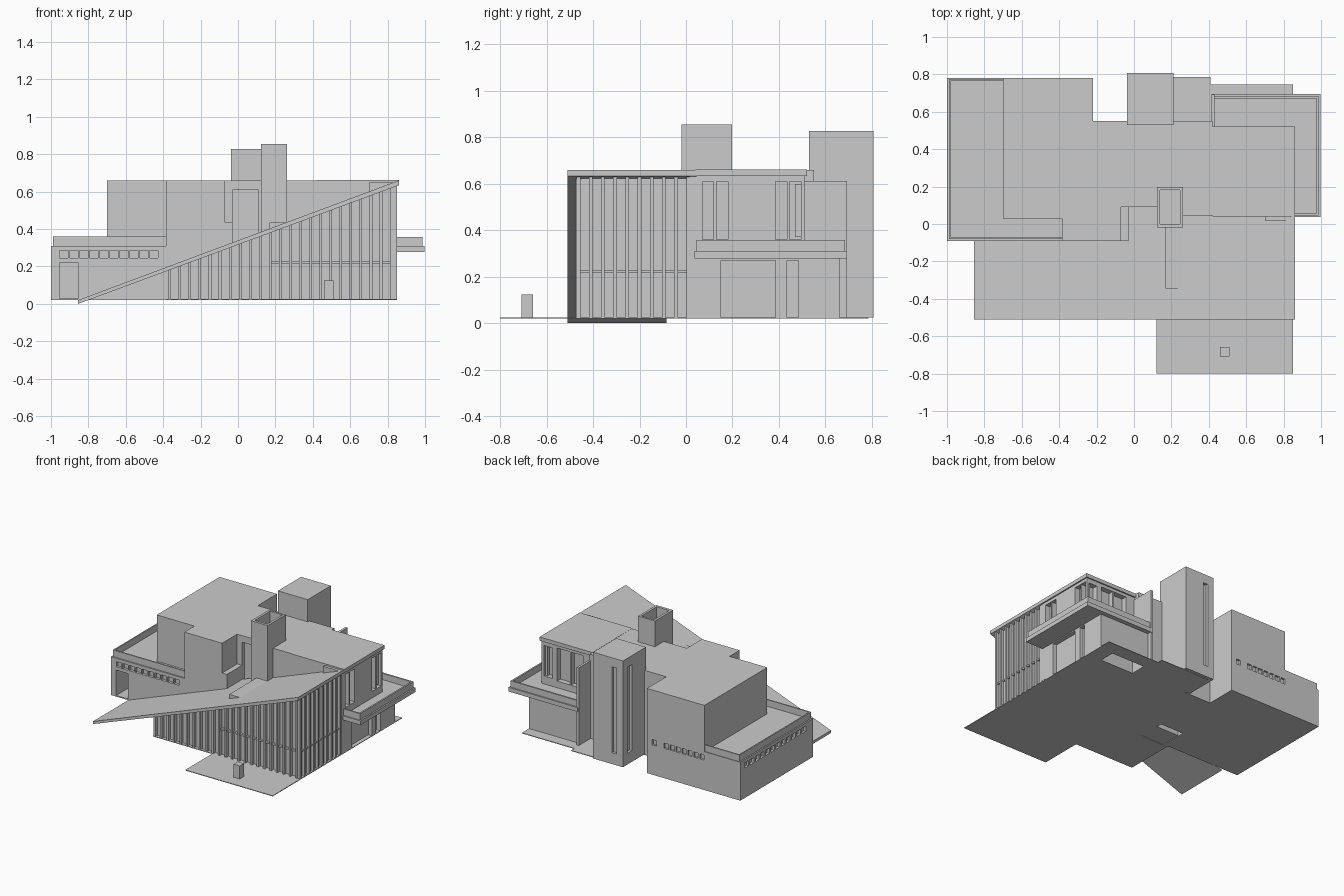
import bpy, bmesh

mat = bpy.data.materials.new("concrete grey")
mat.diffuse_color = (0.6, 0.6, 0.6, 1)


def finish(name, bm):
    bmesh.ops.recalc_face_normals(bm, faces=bm.faces)
    me = bpy.data.meshes.new(name)
    bm.to_mesh(me)
    bm.free()
    me.materials.append(mat)
    ob = bpy.data.objects.new(name, me)
    bpy.context.collection.objects.link(ob)
    return ob


def boxes(name, items):
    """Each item is (x0, x1, y0, y1, z0, z1)."""
    bm = bmesh.new()
    for x0, x1, y0, y1, z0, z1 in items:
        vs = bmesh.ops.create_cube(bm, size=1)["verts"]
        for v in vs:
            v.co = (x1 if v.co.x > 0 else x0, y1 if v.co.y > 0 else y0, z1 if v.co.z > 0 else z0)
    return finish(name, bm)


def prism(name, points, a, b, axis):
    """Extrude an (x, y) plan along z, or an (x, z) profile along y."""
    bm = bmesh.new()
    at = (lambda p, t: (p[0], p[1], t)) if axis == "z" else (lambda p, t: (p[0], t, p[1]))
    lo = [bm.verts.new(at(p, a)) for p in points]
    hi = [bm.verts.new(at(p, b)) for p in points]
    bm.faces.new(lo)
    bm.faces.new(hi)
    n = len(points)
    for i in range(n):
        bm.faces.new((lo[i], lo[(i + 1) % n], hi[(i + 1) % n], hi[i]))
    return finish(name, bm)


def cut(ob, items):
    """Subtract boxes and bake the result."""
    cutter = boxes("cutter", items)
    cutter.hide_render = True
    mod = ob.modifiers.new("cut", "BOOLEAN")
    mod.operation, mod.solver, mod.object = "DIFFERENCE", "EXACT", cutter
    dg = bpy.context.evaluated_depsgraph_get()
    dg.update()
    me = bpy.data.meshes.new_from_object(ob.evaluated_get(dg))
    ob.modifiers.clear()
    ob.data = me
    bpy.data.objects.remove(cutter)


def slope(x):
    return 0.02 + 0.3732 * (x + 0.855)


G = 0.025      # ground slab top
ROOF = 0.66

# Ground slab with two shafts
shafts = [(-0.345, -0.15, -0.10, 0.11, -0.1, 0.2), (0.45, 0.73, 0.52, 0.64, -0.1, 0.22)]
slab = prism("ground_slab", [
    (-1, -0.09), (-0.38, -0.09), (-0.38, -0.475), (0.12, -0.475), (0.12, -0.8), (0.85, -0.8),
    (0.85, 0.745), (0.41, 0.745), (0.41, 0.785), (0.0, 0.785), (0.0, 0.55), (-0.22, 0.55),
    (-0.22, 0.78), (-1, 0.78)], 0.02, G, "z")
cut(slab, shafts)

# Main flat-roofed volume with recessed windows on the right and back
hull = prism("main_block", [
    (-0.70, 0.03), (-0.385, 0.03), (-0.385, -0.09), (-0.07, -0.09), (-0.07, 0.09), (0.2, 0.09),
    (0.2, 0.045), (0.85, 0.045), (0.85, 0.51), (0.42, 0.51), (0.42, 0.55), (-0.22, 0.55),
    (-0.22, 0.78), (-0.70, 0.78)], G, ROOF, "z")
rear_holes = [(x - 0.018, x + 0.018, 0.765, 0.9, 0.245, 0.285)
              for x in [-0.28] + [-0.38 - 0.05 * i for i in range(7)]]
cut(hull, shafts[:1] + rear_holes + [
    (0.81, 0.9, 0.07, 0.18, 0.36, 0.61), (0.81, 0.9, 0.385, 0.495, 0.36, 0.61),
    (0.82, 0.9, 0.15, 0.385, 0.0, 0.27), (0.82, 0.9, 0.435, 0.485, 0.0, 0.27),
    (0.50, 0.72, 0.47, 0.6, 0.36, 0.61), (0.76, 0.83, 0.47, 0.6, 0.37, 0.60),
    (-0.03, 0.11, 0.05, 0.12, 0.3, 0.61)])
boxes("window_posts", [(0.81, 0.845, y - 0.006, y + 0.006, 0.36, 0.61) for y in (0.125, 0.44)]
      + [(0.605, 0.617, 0.47, 0.505, 0.36, 0.61)])
boxes("roof_edge", [(0.42, 0.86, 0.04, 0.52, 0.633, ROOF + 0.001)])

# Low left wing with door, window rows and terrace parapet
wing = boxes("left_wing", [(-1, -0.3, -0.09, 0.78, G, 0.31)])
front_holes = [(-0.932 + 0.0535 * i - 0.022, -0.932 + 0.0535 * i + 0.022, -0.2, -0.07, 0.245, 0.285)
               for i in range(10)]
side_holes = [(-1.1, -0.98, 0.02 + 0.062 * i - 0.022, 0.02 + 0.062 * i + 0.022, 0.245, 0.285)
              for i in range(12)]
cut(wing, front_holes + side_holes + rear_holes + shafts[:1]
    + [(-0.955, -0.855, -0.2, 0.06, G + 0.004, 0.22)])
boxes("left_parapet", [(-0.99, -0.385, -0.08, -0.07, 0.31, 0.36),
                       (-0.99, -0.98, -0.08, 0.775, 0.31, 0.36),
                       (-0.99, -0.70, 0.765, 0.775, 0.31, 0.36)])

# Glazed hall below the sloping roof
prism("hall_glass", [(-0.365, G), (0.83, G), (0.83, slope(0.83) - 0.015),
                     (-0.365, slope(-0.365) - 0.015)], -0.45, 0.06, "y")

# Sloping roof, stepped in plan along the main block
for name, x0, x1, y0, y1 in (("sloping_roof", -0.855, 0.86, -0.51, -0.085),
                             ("sloping_roof_back", -0.07, 0.86, -0.085, 0.046),
                             ("sloping_roof_infill", -0.07, 0.2, 0.046, 0.095)):
    prism(name, [(x0, slope(x0)), (x1, slope(x1)), (x1, slope(x1) - 0.026),
                 (x0, max(0, slope(x0) - 0.026))], y0, y1, "y")

# Mullions on the front and right glazing
front, x = [], -0.365
while x < 0.85:
    front.append((x - 0.007, x + 0.007, -0.475, -0.445, G, slope(x) - 0.012))
    x += 0.0538
boxes("front_mullions", front)
boxes("side_mullions", [(0.82, 0.85, -0.463 + 0.0525 * i - 0.008, -0.463 + 0.0525 * i + 0.008, G, 0.64)
                        for i in range(10)])
boxes("transoms", [(0.17, 0.84, -0.466, -0.445, 0.217, 0.229),
                   (0.82, 0.842, -0.46, 0.02, 0.217, 0.229)])
boxes("side_pier", [(0.7, 0.851, 0.018, 0.07, G, 0.65)])

# Roof details: small step, light box and hollow chimney
boxes("roof_step", [(-0.075, -0.03, -0.09, 0.095, 0.25, 0.435)])
prism("light_box", [(0.168, 0.36), (0.168, 0.435), (0.262, 0.435), (0.262, 0.40)], -0.345, -0.02, "y")
chimney = boxes("chimney", [(0.122, 0.262, -0.02, 0.197, 0.3, 0.855)])
cut(chimney, [(0.14, 0.245, 0.0, 0.182, 0.69, 0.95)])

# Back tower with tall slots, and the thin fin beside it
tower = boxes("back_tower", [(-0.037, 0.212, 0.53, 0.806, G, 0.828)])
cut(tower, [(0.015, 0.055, 0.785, 0.9, 0.11, 0.76), (-0.1, -0.017, 0.70, 0.75, 0.11, 0.76)])
boxes("back_fin", [(0.412, 0.43, 0.50, 0.692, G, 0.612)])

# Ground floor room and balcony on the right
room = boxes("back_room", [(0.42, 0.85, 0.49, 0.66, G, 0.285)])
cut(room, shafts[1:])
boxes("balcony_slab", [(0.42, 0.998, 0.037, 0.694, 0.278, 0.31)])
boxes("balcony_parapet", [(0.84, 0.987, 0.046, 0.058, 0.31, 0.358),
                          (0.975, 0.987, 0.046, 0.684, 0.31, 0.358),
                          (0.43, 0.987, 0.672, 0.684, 0.31, 0.358)])

# Entrance bollard
boxes("entrance_post", [(0.46, 0.51, -0.708, -0.658, G, 0.124)])
